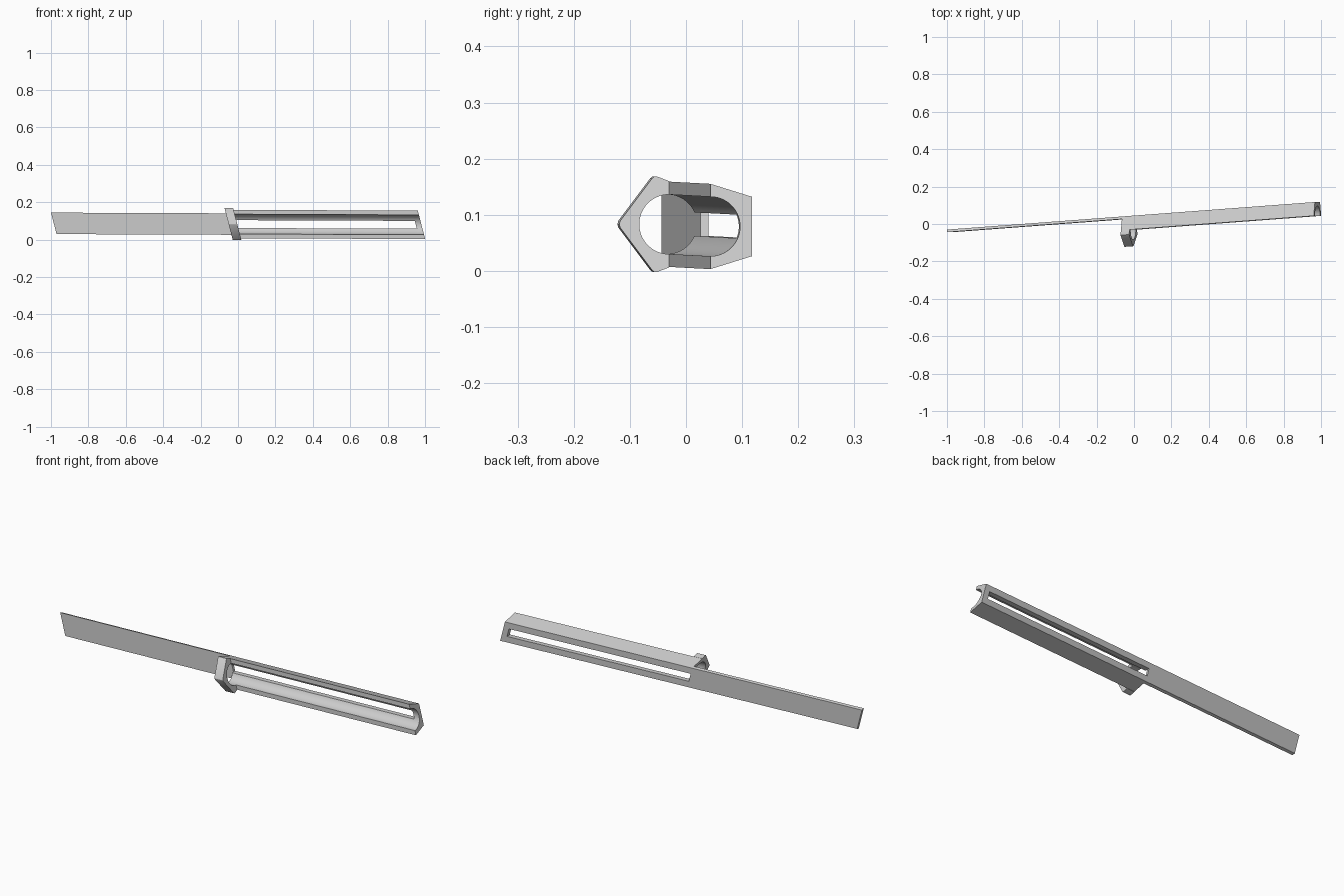
import bpy, bmesh, math

if "Cube" in bpy.data.objects:
    bpy.data.objects.remove(bpy.data.objects["Cube"])

R = 0.053       # bore radius
SLOT = 0.021    # half height of the rear slot
SHEAR = 0.26    # slant of the end cuts


def place(s, y, z):
    # section coordinates along the skewed long axis -> world
    wz = 0.083 - 0.004 * s + z
    return (s - SHEAR * (wz - 0.083), -0.03 + 0.075 * s + y, wz)


def sweep(name, section, s0, s1):
    bm = bmesh.new()
    a = [bm.verts.new(place(s0, y, z)) for y, z in section]
    b = [bm.verts.new(place(s1, y, z)) for y, z in section]
    n = len(section)
    bm.faces.new(a)
    bm.faces.new(b[::-1])
    for i in range(n):
        j = (i + 1) % n
        bm.faces.new((a[i], b[i], b[j], a[j]))
    bmesh.ops.recalc_face_normals(bm, faces=bm.faces[:])
    mesh = bpy.data.meshes.new(name)
    bm.to_mesh(mesh)
    bm.free()
    ob = bpy.data.objects.new(name, mesh)
    bpy.context.collection.objects.link(ob)
    bpy.ops.object.select_all(action='DESELECT')
    ob.select_set(True)
    bpy.context.view_layer.objects.active = ob
    bpy.ops.object.shade_smooth_by_angle(angle=math.radians(25))
    return ob


def arc(a0, a1, n):
    return [(R * math.cos(math.radians(a0 + (a1 - a0) * i / n)),
             R * math.sin(math.radians(a0 + (a1 - a0) * i / n))) for i in range(n + 1)]


# Upper and lower rails of the trough, either side of the slot
cut = math.degrees(math.asin(SLOT / R))
rail = arc(90, cut, 12) + [(0.074, SLOT), (0.074, 0.053), (0, 0.076)]
sweep("upper_rail", rail, -0.05, 0.95)
sweep("lower_rail", [(y, -z) for y, z in rail], -0.05, 0.95)

# Solid end section closing the slot
end = arc(90, -90, 28) + [(0, -0.076), (0.074, -0.053), (0.074, 0.053), (0, 0.076)]
sweep("end_section", end, 0.95, 0.98)

# Pointed collar across the front, with slightly rounded corners
half = [(0, 0.077), (-0.021, 0.085), (-0.026, 0.085), (-0.030, 0.082), (-0.087, 0.006)]
outer = half + [(-0.0885, 0)] + [(y, -z) for y, z in half[::-1]]
sweep("front_collar", outer + arc(270, 90, 28), -0.05, -0.004)

# Flat blade continuing the back wall
blade = [(0.060, 0.0574), (0.074, 0.053), (0.074, -0.053), (0.060, -0.0574)]
sweep("flat_blade", blade, -0.984, -0.05)
